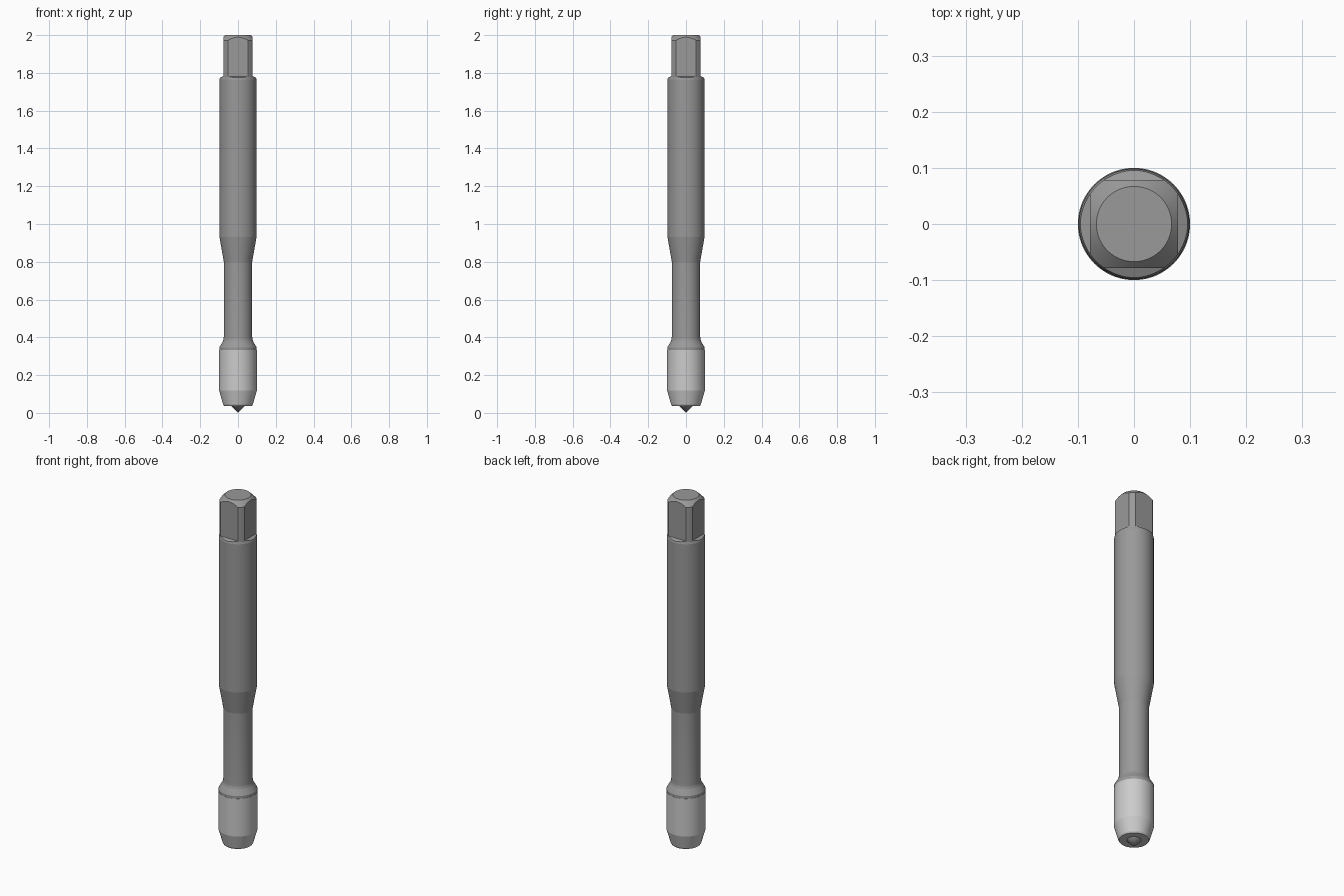
import bpy, bmesh, math

if "Cube" in bpy.data.objects:
    bpy.data.objects.remove(bpy.data.objects["Cube"])

SEG = 96


def material(name, v):
    m = bpy.data.materials.new(name)
    m.diffuse_color = (v, v, v, 1)
    m.use_nodes = True
    m.node_tree.nodes["Principled BSDF"].inputs["Base Color"].default_value = m.diffuse_color
    return m


def loft(name, profile, sides, mat=None, turn=0.0):
    """Closed solid from (radius, z) rings listed bottom to top; radius 0 is a point."""
    bm = bmesh.new()
    rings = []
    for r, z in profile:
        n = 1 if r == 0 else sides
        rings.append([bm.verts.new((r * math.cos(turn + 2 * math.pi * i / sides),
                                    r * math.sin(turn + 2 * math.pi * i / sides), z))
                      for i in range(n)])
    for a, b in zip(rings, rings[1:]):
        for i in range(sides):
            j = (i + 1) % sides
            if len(a) == 1:
                bm.faces.new((a[0], b[j], b[i]))
            else:
                bm.faces.new((a[i], a[j], b[j], b[i]))
    for ring in (rings[0], rings[-1]):
        if len(ring) > 1:
            bm.faces.new(ring)
    bmesh.ops.recalc_face_normals(bm, faces=bm.faces)
    mesh = bpy.data.meshes.new(name)
    bm.to_mesh(mesh)
    bm.free()
    ob = bpy.data.objects.new(name, mesh)
    bpy.context.collection.objects.link(ob)
    if mat:
        mesh.materials.append(mat)
    return ob


def smooth(ob):
    bpy.ops.object.select_all(action='DESELECT')
    ob.select_set(True)
    bpy.context.view_layer.objects.active = ob
    bpy.ops.object.shade_smooth_by_angle(angle=math.radians(10))


dark = material("dark_steel", 0.32)
light = material("bright_steel", 0.65)

# Shank with neck, tapers and chamfered drive end
shank = loft("shank", [(0.099, 0.332), (0.099, 0.347), (0.081, 0.377), (0.077, 0.389),
                       (0.075, 0.405), (0.075, 0.80), (0.098, 0.93), (0.098, 1.765),
                       (0.095, 1.776), (0.095, 1.972), (0.067, 2.0)], SEG, dark)

# Square drive: trim the shank end with a square tower that flares at its base
q = math.sqrt(2)
cutter = loft("square_trim", [(0.2 * q, -0.1), (0.2 * q, 1.70), (0.105 * q, 1.770),
                              (0.078 * q, 1.782), (0.078 * q, 2.1)], 4, turn=math.pi / 4)
cutter.hide_render = True
mod = shank.modifiers.new("square_drive", 'BOOLEAN')
mod.operation = 'INTERSECT'
mod.solver = 'EXACT'
mod.object = cutter
bpy.context.view_layer.objects.active = shank
bpy.ops.object.modifier_apply(modifier=mod.name)
bpy.data.objects.remove(cutter)

# Cutting head with lead-in taper
head = loft("cutting_head", [(0.074, 0.037), (0.079, 0.045), (0.100, 0.119),
                             (0.100, 0.332)], SEG, light)

# Pointed centre tip
tip = loft("centre_tip", [(0, 0.0), (0.036, 0.037)], SEG, dark)

for ob in (shank, head, tip):
    smooth(ob)
